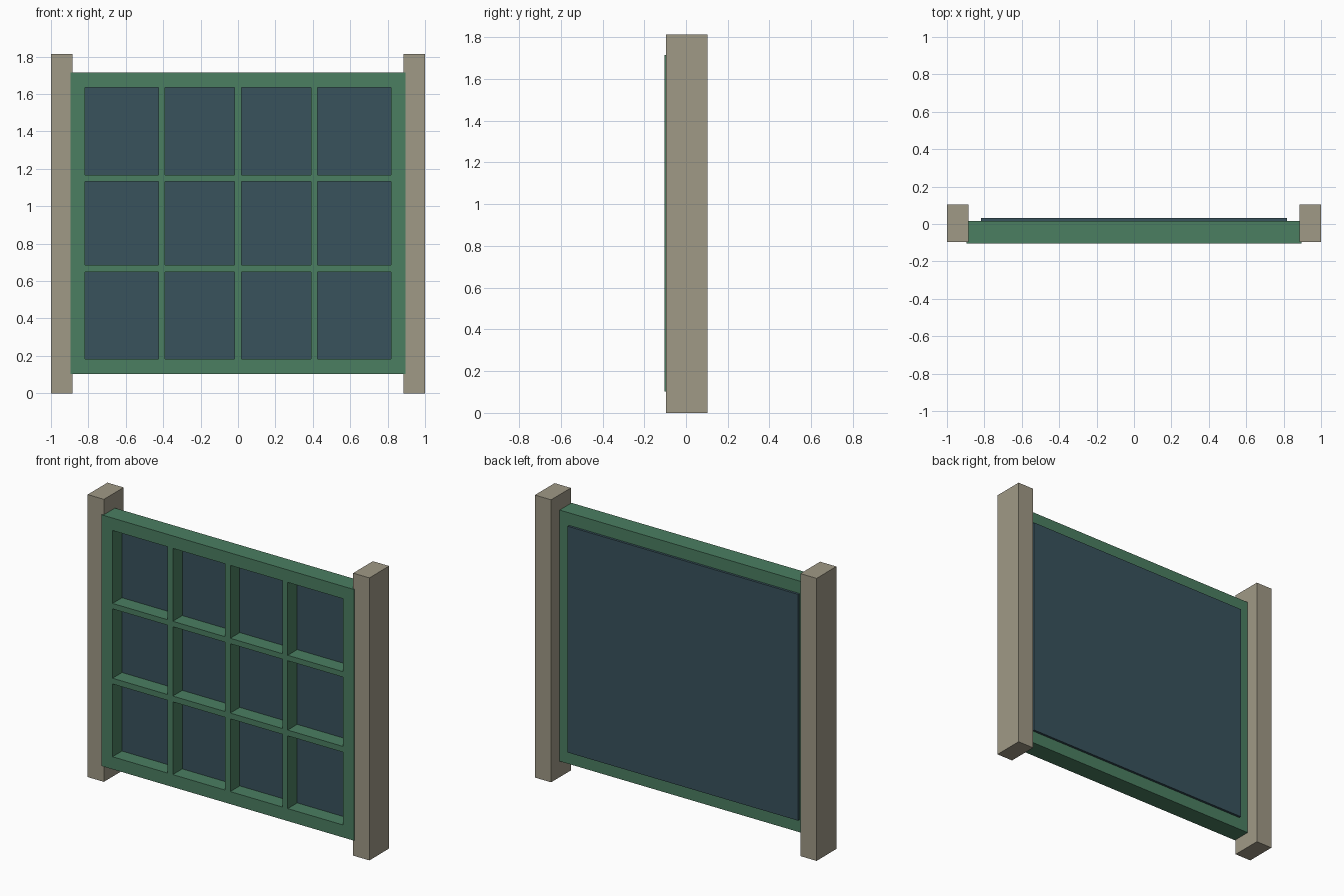
import bpy, bmesh

if "Cube" in bpy.data.objects:
    bpy.data.objects.remove(bpy.data.objects["Cube"])


def material(name, rgb):
    m = bpy.data.materials.new(name)
    m.diffuse_color = (*rgb, 1)
    m.use_nodes = True
    m.node_tree.nodes["Principled BSDF"].inputs["Base Color"].default_value = m.diffuse_color
    return m


def add_object(name, bm, mat):
    bmesh.ops.recalc_face_normals(bm, faces=bm.faces)
    me = bpy.data.meshes.new(name)
    bm.to_mesh(me)
    bm.free()
    me.materials.append(mat)
    ob = bpy.data.objects.new(name, me)
    bpy.context.collection.objects.link(ob)
    return ob


def box(name, lo, hi, mat):
    bm = bmesh.new()
    bmesh.ops.create_cube(bm, size=1)
    for v in bm.verts:
        v.co = [(a + b) / 2 + c * (b - a) for a, b, c in zip(lo, hi, v.co)]
    return add_object(name, bm, mat)


wood = material("post_tan", (0.35, 0.32, 0.24))
green = material("frame_green", (0.07, 0.21, 0.12))
slate = material("panel_slate", (0.04, 0.084, 0.107))

# Side posts
for side, x0, x1 in (("left", -1.0, -0.885), ("right", 0.885, 1.0)):
    box(side + "_post", (x0, -0.096, 0), (x1, 0.104, 1.813), wood)

# Window frame: grid of cells with the pane openings left out, extruded back
xs = [-0.896, -0.818, -0.426, -0.39, -0.018, 0.018, 0.39, 0.426, 0.818, 0.896]
zs = [0.102, 0.182, 0.649, 0.686, 1.131, 1.166, 1.634, 1.714]
front, back = -0.104, 0.017
bm = bmesh.new()
grid = [[bm.verts.new((x, front, z)) for z in zs] for x in xs]
for i in range(len(xs) - 1):
    for j in range(len(zs) - 1):
        if i % 2 and j % 2:
            continue
        bm.faces.new((grid[i][j], grid[i + 1][j], grid[i + 1][j + 1], grid[i][j + 1]))
bmesh.ops.delete(bm, geom=[v for v in bm.verts if not v.link_faces], context='VERTS')
ext = bmesh.ops.extrude_face_region(bm, geom=bm.faces[:], use_keep_orig=True)
moved = [g for g in ext["geom"] if isinstance(g, bmesh.types.BMVert)]
bmesh.ops.translate(bm, verts=moved, vec=(0, back - front, 0))
add_object("window_frame", bm, green)

# Panel behind the bars, standing slightly proud of the frame back
box("back_panel", (-0.818, -0.008, 0.182), (0.818, 0.032, 1.634), slate)
